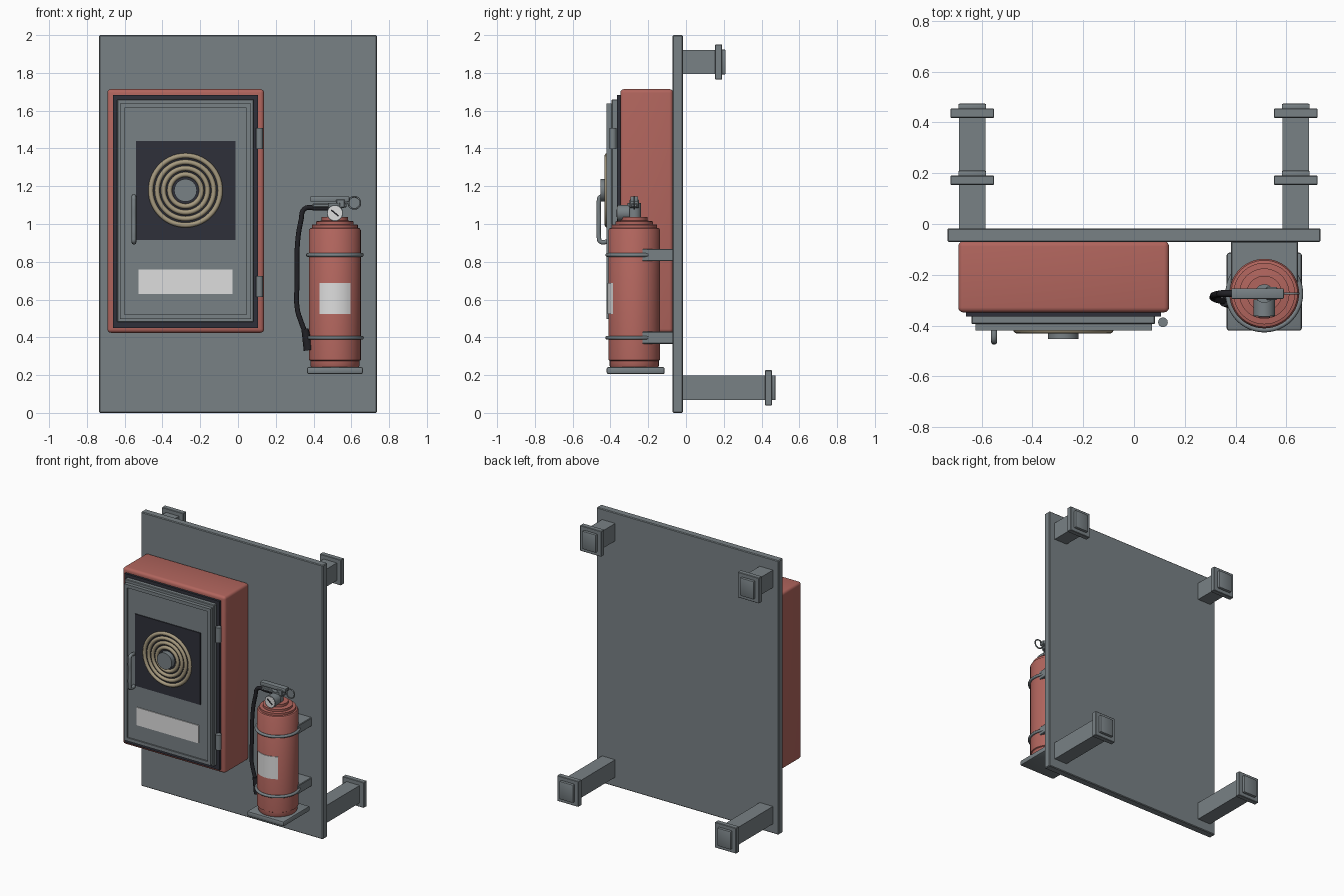
import bpy, bmesh, math
from mathutils import Matrix, Vector

if "Cube" in bpy.data.objects:
    bpy.data.objects.remove(bpy.data.objects["Cube"])


def material(name, r, g, b):
    m = bpy.data.materials.new(name)
    m.diffuse_color = (r, g, b, 1)
    m.use_nodes = True
    m.node_tree.nodes["Principled BSDF"].inputs["Base Color"].default_value = m.diffuse_color
    return m


GRAY = material("painted_gray", 0.19, 0.22, 0.235)
RED = material("safety_red", 0.44, 0.13, 0.11)
DARK = material("dark_panel", 0.028, 0.03, 0.042)
BLACK = material("black_rubber", 0.015, 0.015, 0.019)
TAN = material("tan_hose", 0.38, 0.32, 0.21)
WHITE = material("label_white", 0.73, 0.73, 0.73)


def finish(name, bm, mat, smooth=True):
    bmesh.ops.recalc_face_normals(bm, faces=bm.faces)
    me = bpy.data.meshes.new(name)
    bm.to_mesh(me)
    bm.free()
    me.materials.append(mat)
    ob = bpy.data.objects.new(name, me)
    bpy.context.collection.objects.link(ob)
    if smooth:
        bpy.ops.object.select_all(action='DESELECT')
        ob.select_set(True)
        bpy.context.view_layer.objects.active = ob
        bpy.ops.object.shade_smooth_by_angle(angle=math.radians(35))
    return ob


def box(name, x, y, z, mat, bevel=0.0, segs=2):
    bm = bmesh.new()
    bmesh.ops.create_cube(bm, size=1)
    for v in bm.verts:
        v.co = Vector([(a + b) / 2 + c * (b - a) for (a, b), c in zip((x, y, z), v.co)])
    if bevel:
        bmesh.ops.bevel(bm, geom=bm.edges[:], offset=bevel, segments=segs,
                        profile=0.5, affect='EDGES')
    return finish(name, bm, mat, bool(bevel))


def lathe(name, prof, loc, mat, steps=48, closed=False, forward=False, angle=2 * math.pi, start=0):
    """Spin (radius, height) points; forward turns the axis towards -y."""
    bm = bmesh.new()
    rows = [bm.verts.new((r * math.cos(start), r * math.sin(start), h)) for r, h in prof]
    es = [bm.edges.new(p) for p in zip(rows, rows[1:])]
    if closed:
        es.append(bm.edges.new((rows[-1], rows[0])))
    bmesh.ops.spin(bm, geom=rows + es, cent=(0, 0, 0), axis=(0, 0, 1), angle=angle, steps=steps)
    bmesh.ops.remove_doubles(bm, verts=bm.verts, dist=1e-5)
    mtx = Matrix.Translation(loc)
    if forward:
        mtx = mtx @ Matrix.Rotation(math.pi / 2, 4, 'X')
    bm.transform(mtx)
    return finish(name, bm, mat)


def cyl(name, r, depth, loc, mat, forward=False, steps=32):
    return lathe(name, [(0, 0), (r, 0), (r, depth), (0, depth)], loc, mat, steps, forward=forward)


def torus(name, R, r, loc, mat, forward=False, steps=48):
    prof = [(R + r * math.cos(a), r * math.sin(a)) for a in [i * math.pi / 6 for i in range(12)]]
    return lathe(name, prof, loc, mat, steps, True, forward)


def tube(name, pts, r, mat, cyclic=False):
    cu = bpy.data.curves.new(name, 'CURVE')
    cu.dimensions = '3D'
    cu.bevel_depth, cu.bevel_resolution, cu.use_fill_caps = r, 3, True
    cu.resolution_u = 6
    sp = cu.splines.new('BEZIER')
    sp.bezier_points.add(len(pts) - 1)
    for bp, p in zip(sp.bezier_points, pts):
        bp.co = p
        bp.handle_left_type = bp.handle_right_type = 'AUTO'
    cu.materials.append(mat)
    ob = bpy.data.objects.new(name, cu)
    bpy.context.collection.objects.link(ob)


def frame(name, x, y, z, w, mat):
    """Rectangular ring, open in the middle."""
    bm = bmesh.new()
    loops = []
    for d, yy in ((0, y[1]), (0, y[0]), (w, y[0]), (w, y[1])):
        loops.append([bm.verts.new(p) for p in (
            (x[0] + d, yy, z[0] + d), (x[1] - d, yy, z[0] + d),
            (x[1] - d, yy, z[1] - d), (x[0] + d, yy, z[1] - d))])
    for a, b in zip(loops, loops[1:] + loops[:1]):
        for i in range(4):
            j = (i + 1) % 4
            bm.faces.new((a[i], a[j], b[j], b[i]))
    return finish(name, bm, mat, False)


# Back panel and its four wall mounts
box("back_panel", (-0.735, 0.735), (-0.071, -0.017), (0, 2), GRAY, 0.005, 1)
for side, sx in (("left", -0.637), ("right", 0.637)):
    for level, zc, end in (("upper", 1.858, 0.21), ("lower", 0.133, 0.474)):
        n = f"{side}_{level}"
        box(n + "_post", (sx - 0.053, sx + 0.053), (-0.02, end - 0.03), (zc - 0.064, zc + 0.064), GRAY)
        box(n + "_plate", (sx - 0.086, sx + 0.086), (end - 0.056, end - 0.019),
            (zc - 0.093, zc + 0.093), GRAY, 0.003, 1)
        box(n + "_pad", (sx - 0.055, sx + 0.055), (end - 0.025, end),
            (zc - 0.066, zc + 0.066), GRAY, 0.006, 2)

# Cabinet shell, gasket and door
box("cabinet_shell", (-0.692, 0.138), (-0.348, -0.068), (0.424, 1.714), RED, 0.02, 4)
box("door_gasket", (-0.661, 0.107), (-0.365, -0.34), (0.45, 1.683), DARK)
box("door_slab", (-0.64, 0.083), (-0.394, -0.36), (0.481, 1.66), GRAY, 0.004, 1)
frame("door_rim", (-0.625, 0.07), (-0.42, -0.39), (0.496, 1.638), 0.024, GRAY)
box("door_panel", (-0.605, 0.05), (-0.41, -0.39), (0.515, 1.618), GRAY)
box("door_label", (-0.527, -0.029), (-0.416, -0.408), (0.63, 0.76), WHITE)

# Window with coiled hose and hub
box("door_window", (-0.54, -0.013), (-0.417, -0.408), (0.915, 1.439), DARK)
for i, R in enumerate((0.184, 0.15, 0.117, 0.084)):
    torus(f"hose_coil_{i + 1}", R, 0.013, (-0.278, -0.418, 1.178), TAN, True, 56)
cyl("hose_hub", 0.06, 0.045, (-0.278, -0.408, 1.178), GRAY, True)

# Door pull and hinges
hx = -0.551
tube("door_pull", [(hx, -0.41, 0.907), (hx, -0.455, 0.908), (hx, -0.461, 0.93),
                   (hx, -0.461, 1.025), (hx, -0.461, 1.12), (hx, -0.455, 1.142),
                   (hx, -0.41, 1.143)], 0.0125, GRAY)
for n, z in (("upper", 1.397), ("lower", 0.614)):
    cyl(n + "_hinge", 0.019, 0.111, (0.114, -0.387, z), GRAY, steps=24)

# Extinguisher shelf, brackets and bands
ex, ey = 0.513, -0.274
box("extinguisher_shelf", (0.365, 0.661), (-0.42, -0.113), (0.205, 0.243), GRAY, 0.01, 2)
for n, z in (("upper", 0.836), ("lower", 0.398)):
    box(n + "_bracket", (0.381, 0.645), (-0.233, -0.068), (z - 0.032, z + 0.032), GRAY, 0.004, 1)
    torus(n + "_band", 0.143, 0.01, (ex, ey, z), GRAY)

# Extinguisher body with stepped shoulder
lathe("extinguisher_body", [
    (0, 0.242), (0.126, 0.242), (0.13, 0.25), (0.13, 0.276), (0.137, 0.28), (0.137, 0.968),
    (0.131, 0.977), (0.121, 0.98), (0.121, 0.996), (0.099, 0.998), (0.099, 1.014),
    (0.07, 1.018), (0.07, 1.036), (0, 1.036)], (ex, ey, 0), RED)
half = math.radians(36)
lathe("extinguisher_label", [(0.136, 0.524), (0.1405, 0.524), (0.1405, 0.688), (0.136, 0.688)],
      (ex, ey, 0), WHITE, 12, closed=True, angle=2 * half, start=-math.pi / 2 - half)

# Valve, pressure gauge, levers
cyl("valve_body", 0.037, 0.08, (ex, ey, 1.03), GRAY, steps=24)
cyl("gauge_case", 0.043, 0.065, (ex, -0.298, 1.058), GRAY, True)
cyl("gauge_face", 0.038, 0.004, (ex, -0.361, 1.058), WHITE, True)
bm = bmesh.new()
bmesh.ops.create_cube(bm, size=1)
bm.transform(Matrix.Translation((ex, -0.366, 1.058)) @ Matrix.Rotation(math.radians(40), 4, 'Y')
             @ Matrix.Diagonal((0.052, 0.003, 0.008, 1)))
finish("gauge_needle", bm, BLACK, False)
box("lower_lever", (0.395, 0.575), (ey - 0.017, ey + 0.017), (1.088, 1.108), GRAY, 0.004, 1)
box("upper_lever", (0.383, 0.59), (ey - 0.021, ey + 0.021), (1.118, 1.146), GRAY, 0.005, 2)
box("lever_pivot", (0.52, 0.565), (ey - 0.025, ey + 0.025), (1.085, 1.13), GRAY, 0.004, 1)

# Safety pin with ring
tube("safety_pin", [(0.54, ey, 1.112), (0.59, ey, 1.112)], 0.005, GRAY)
torus("pin_ring", 0.032, 0.0045, (0.616, ey, 1.112), GRAY, True, 28)

# Discharge hose and nozzle
tube("discharge_hose", [(0.5, ey, 1.083), (0.42, ey, 1.083), (0.352, ey, 1.08), (0.334, ey - 0.002, 1.02),
                        (0.316, ey - 0.006, 0.91), (0.313, ey - 0.012, 0.7), (0.314, ey - 0.018, 0.55),
                        (0.335, ey - 0.026, 0.48), (0.358, ey - 0.03, 0.42)], 0.0135, BLACK)
noz = lathe("hose_nozzle", [(0, 0.06), (0.019, 0.06), (0.025, -0.055), (0.018, -0.055), (0.014, -0.03),
                            (0, -0.03)], (0, 0, 0), BLACK, 24)
noz.location = (0.364, ey - 0.032, 0.386)
noz.rotation_euler = (0, math.radians(-9), 0)
